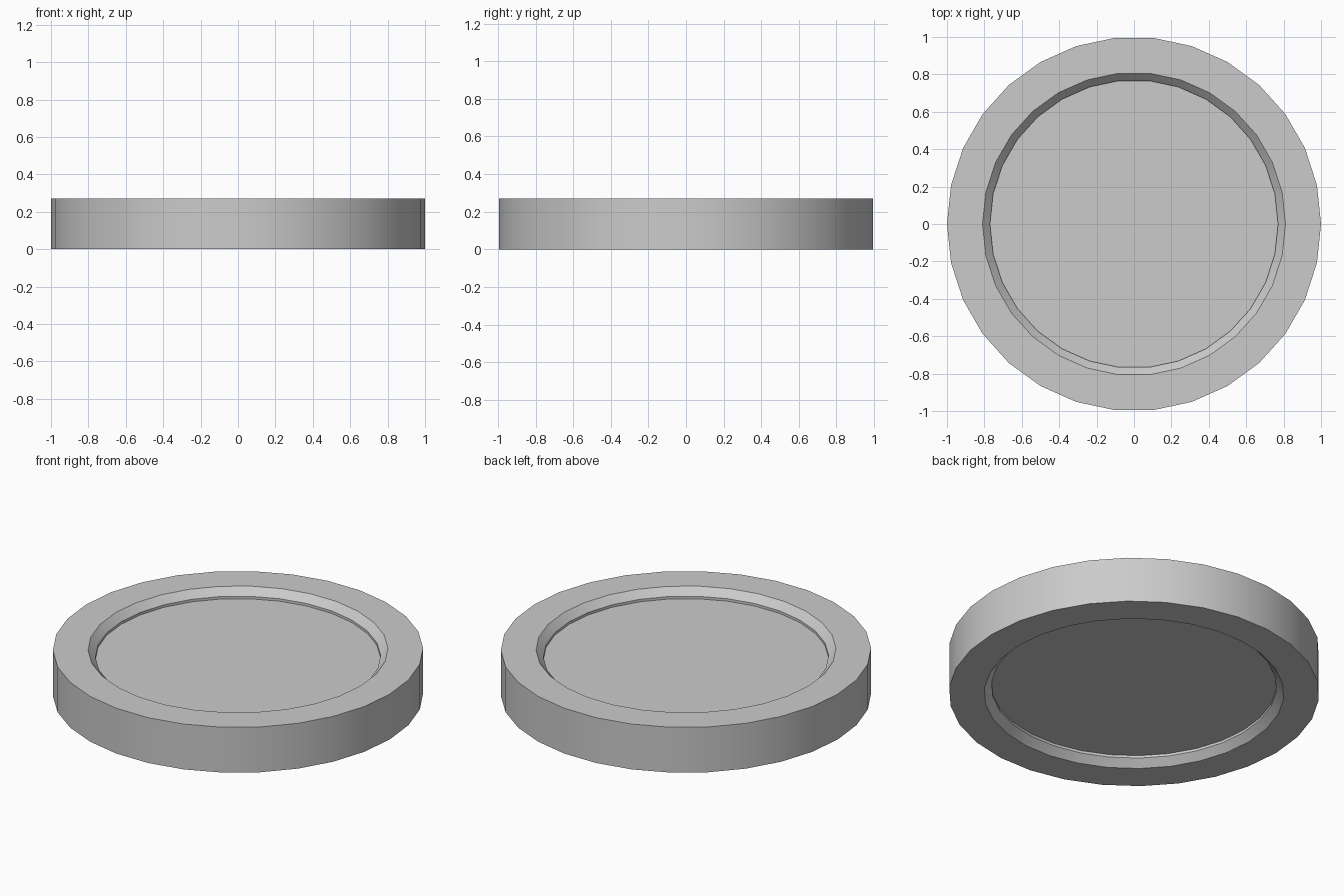
import bpy
import bmesh
from math import cos, sin, tau, radians

if "Cube" in bpy.data.objects:
    bpy.data.objects.remove(bpy.data.objects["Cube"])

SIDES = 30
HEIGHT = 0.27

# Half profile (radius, depth below the rim face): recess floor, wall, chamfer, outer edge
half = [(0.77, 0.057), (0.77, 0.042), (0.81, 0.0), (1.0, 0.0)]
profile = [(r, d) for r, d in half] + [(r, HEIGHT - d) for r, d in reversed(half)]

# Revolve the profile into rings, then cap both recess floors
bm = bmesh.new()
rings = [[bm.verts.new((r * cos(tau * i / SIDES), r * sin(tau * i / SIDES), z))
          for i in range(SIDES)] for r, z in profile]
for a, b in zip(rings, rings[1:]):
    for i in range(SIDES):
        j = (i + 1) % SIDES
        bm.faces.new((a[i], a[j], b[j], b[i]))
bm.faces.new(rings[0])
bm.faces.new(rings[-1])
bmesh.ops.recalc_face_normals(bm, faces=bm.faces)

mesh = bpy.data.meshes.new("rimmed_disc")
bm.to_mesh(mesh)
bm.free()
disc = bpy.data.objects.new("rimmed_disc", mesh)
bpy.context.collection.objects.link(disc)

# Smooth round sides with crisp rim edges
bpy.context.view_layer.objects.active = disc
disc.select_set(True)
bpy.ops.object.shade_smooth_by_angle(angle=radians(30))
